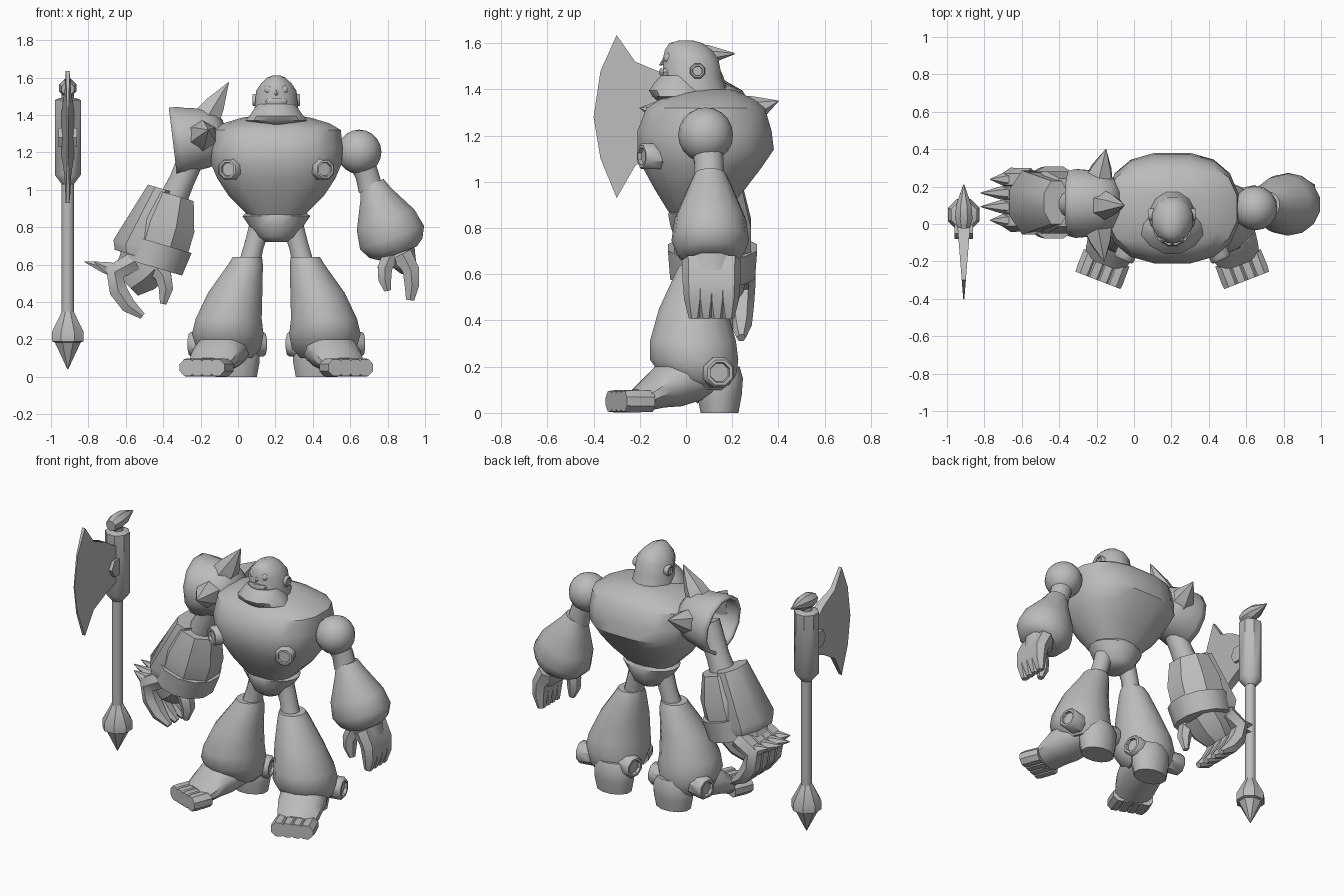
import bpy, bmesh, math
from mathutils import Vector

cube = bpy.data.objects.get("Cube")
if cube:
    bpy.data.objects.remove(cube, do_unlink=True)

grey = bpy.data.materials.new("plain_grey")
grey.use_nodes = True
grey.diffuse_color = (0.5, 0.5, 0.5, 1)
grey.node_tree.nodes["Principled BSDF"].inputs["Base Color"].default_value = (0.5, 0.5, 0.5, 1)
CX = 0.205      # middle of the body
made = []


def finish(name, bm):
    bmesh.ops.recalc_face_normals(bm, faces=bm.faces)
    mesh = bpy.data.meshes.new(name)
    bm.to_mesh(mesh)
    bm.free()
    mesh.materials.append(grey)
    ob = bpy.data.objects.new(name, mesh)
    bpy.context.collection.objects.link(ob)
    made.append(ob)
    return ob


def skin(name, loops, cap=True):
    """Join loops of points with quads."""
    bm = bmesh.new()
    rows = [[bm.verts.new(p) for p in loop] for loop in loops]
    n = len(rows[0])
    for a, b in zip(rows, rows[1:]):
        for i in range(n):
            j = (i + 1) % n
            bm.faces.new((a[i], a[j], b[j], b[i]))
    bm.faces.new(rows[0])
    if cap:
        bm.faces.new(rows[-1])
    return finish(name, bm)


def frame(axis):
    z = Vector(axis).normalized()
    ref = Vector((0, 1, 0)) if abs(z.y) < 0.8 else Vector((0, 0, 1))
    x = ref.cross(z).normalized()
    return x, z.cross(x), z


def loop(c, x, y, rx, ry, n, power=1):
    pts = []
    for i in range(n):
        a = math.tau * (i + 0.5) / n
        u, v = math.cos(a), math.sin(a)
        u = math.copysign(abs(u) ** power, u)
        v = math.copysign(abs(v) ** power, v)
        pts.append(c + x * u * rx + y * v * ry)
    return pts


def loft(name, rings, base=(0, 0, 0), axis=(0, 0, 1), n=16, power=1, cap=True):
    """Rings are (height, rx, ry, shift x, shift y) along an axis."""
    x, y, z = frame(axis)
    loops = []
    for r in rings:
        h, rx, ry, dx, dy = (list(r) + [0, 0, 0])[:5]
        ry = ry or rx
        loops.append(loop(Vector(base) + z * h + x * dx + y * dy, x, y, rx, ry, n, power))
    return skin(name, loops, cap)


def tube(name, pts, radii, n=6):
    """Tapered tube along a path."""
    pts = [Vector(p) for p in pts]
    loops = []
    for i, p in enumerate(pts):
        d = pts[min(i + 1, len(pts) - 1)] - pts[max(i - 1, 0)]
        x, y, z = frame(d)
        loops.append(loop(p, x, y, radii[i], radii[i], n))
    return skin(name, loops)


def ball(name, c, r):
    bm = bmesh.new()
    bmesh.ops.create_uvsphere(bm, u_segments=16, v_segments=10, radius=r)
    bmesh.ops.translate(bm, verts=bm.verts, vec=c)
    return finish(name, bm)


def nub(name, c, axis, r=0.06):
    return loft(name, [(-r, r), (r / 3, r), (r / 2, r * .85), (r / 2, r * .65), (r / 4, r * .6)],
                c, axis, 8)


def spike(name, a, b, r, n=6):
    return tube(name, [a, Vector(a).lerp(Vector(b), .4), b], [r, r * .72, 0.002], n)


# Torso and pelvis
loft("torso", [(.86, .15, .12, 0, .05), (.89, .18, .14, 0, .05), (.97, .26, .2, 0, .06),
               (1.06, .32, .26, 0, .07), (1.14, .355, .3, 0, .085), (1.22, .36, .295, 0, .08),
               (1.32, .35, .26, 0, .085), (1.355, .29, .21, 0, .09), (1.385, .19, .14, 0, .1),
               (1.4, .1, .07, 0, .13)], (CX, 0, 0), power=.8)
loft("pelvis", [(.72, .06, .07), (.75, .11, .11), (.81, .15, .13), (.86, .185, .14),
                (.88, .16, .13)], (CX, .06, 0))

# Head, jaw and face
loft("head", [(1.36, .13, .15, 0, .01), (1.42, .125, .14), (1.45, .118, .13),
              (1.53, .112, .125, 0, -.01), (1.57, .083, .105, 0, -.02), (1.6, .05, .075, 0, -.03),
              (1.612, .02, .03, 0, -.03)], (CX, .03, 0), n=12)
loft("beard", [(1.345, .06, .07, 0, -.02), (1.37, .17, .12), (1.395, .15, .135), (1.43, .125, .11),
               (1.46, .1, .08)], (CX, -.03, 0), n=12)
loft("moustache", [(1.46, .06, .03), (1.475, .065, .035), (1.49, .05, .03)], (CX, -.085, 0), n=8)
spike("nose", (CX, -.07, 1.535), (CX, -.115, 1.505), .025)

# Legs, ankles and feet, one pass per side
for s, side in ((-1, "right"), (1, "left")):
    def at(x, y, z):
        return (CX + s * x, y, z)

    nub(side + "_chest_nub", at(.25, -.165, 1.11), (s * .4, -.9, 0))
    nub(side + "_ear_bolt", at(.11, .05, 1.48), (s, 0, 0), .035)
    ball(side + "_eye", at(.04, -.072, 1.535), .024)
    tube(side + "_thigh", [at(.09, .06, .8), at(.12, .06, .7), at(.145, .05, .6)], [.06, .055, .06], 10)
    loft(side + "_shin", [(.1, .12, .12, s * .25, .08), (.15, .175, .16, s * .255, .06),
                          (.23, .195, .195, s * .26, .035), (.31, .18, .19, s * .255, .03),
                          (.45, .148, .15, s * .22, .03), (.6, .095, .1, s * .165, .05),
                          (.64, .08, .08, s * .155, .05)], (CX, 0, 0))
    nub(side + "_outer_ankle_nub", at(.43, .14, .175), (s, .2, 0), .07)
    nub(side + "_inner_ankle_nub", at(.095, .14, .175), (-s, .2, 0), .07)
    loft(side + "_heel", [(0, .115, .085), (.08, .13, .1), (.15, .13, .105), (.2, .1, .09)],
         at(.215, .145, 0), n=12)
    fwd = Vector((s * .36, -.93, 0))
    across = Vector((s * .93, .36, 0))
    ankle = Vector(at(.25, .08, 0))
    up = Vector((0, 0, 1))
    steps = ((0, .13, .1, .16), (.12, .145, .115, .14), (.2, .14, .1, .12), (.26, .13, .075, .085),
             (.32, .11, .05, .053))
    skin(side + "_instep", [loop(ankle + fwd * d + up * h, across, up, w, t, 12)
                            for d, w, t, h in steps])
    for i in range(4):
        p = ankle + fwd * .28 + across * (i - 1.5) * .056 + up * .05
        tube(side + "_toe_%d" % i, [p, p + fwd * .1, p + fwd * .13], [.05, .052, .048], 8)

# Left arm and hand
ball("left_shoulder", (.648, .085, 1.203), .119)
tube("left_upper_arm", [(.66, .09, 1.15), (.69, .1, 1.08), (.71, .1, 1)], [.07, .065, .068], 12)
loft("left_forearm", [(0, .11, .11), (.03, .155, .145), (.09, .187, .168), (.19, .168, .155),
                      (.34, .09, .095), (.4, .068, .068)], (.855, .105, .66), (-.37, 0, 1), n=14)
loft("left_palm", [(.55, .05, .1, .06), (.6, .08, .11, .02), (.7, .09, .1)], (.86, .11, 0), n=8)
for i in range(4):
    y = .037 + i * .049
    tube("left_finger_%d" % i, [(.88, y, .66), (.925, y, .57), (.93, y, .49), (.92, y, .41)],
         [.055, .052, .045, .025])
tube("left_thumb", [(.82, .05, .66), (.785, .04, .58), (.785, .04, .52), (.8, .04, .46)],
     [.05, .045, .04, .02])

# Right shoulder guard with spikes
pad = loft("shoulder_guard", [(0, .085), (.04, .135, .14), (.1, .165, .17), (.18, .175, .185),
                              (.24, .19, .19), (.28, .19, .18)], (-.07, .11, 1.29), (-1, 0, -.12),
           n=12, cap=False)
thick = pad.modifiers.new("thickness", "SOLIDIFY")
thick.thickness = .02
spike("top_spike", (-.17, .1, 1.38), (-.05, .1, 1.575), .085)
spike("front_spike", (-.19, -.03, 1.29), (-.16, -.2, 1.32), .085)
spike("back_spike", (-.19, .23, 1.29), (-.15, .4, 1.35), .085)

# Right arm, gauntlet and hand
tube("right_upper_arm", [(-.22, .09, 1.24), (-.3, .1, 1.05), (-.36, .11, .92)], [.075, .07, .08], 12)
lean = (.105, 0, .355)
wrist = (-.46, .115, .61)
loft("gauntlet", [(0, .165, .17), (.1, .185, .18), (.22, .185, .18), (.38, .13, .14)], wrist, lean, n=8)
loft("gauntlet_cuff", [(-.02, .18, .19), (.11, .195, .2), (.11, .17, .18)], wrist, lean, n=12)
loft("arm_guard", [(.01, .12, .17, -.1), (.06, .13, .185, -.112), (.395, .075, .125, -.07)],
     wrist, lean, n=8)
tube("right_palm", [(-.46, .12, .64), (-.54, .12, .56), (-.6, .12, .5)], [.15, .14, .1], 8)
for i in range(4):
    y = .02 + i * .073
    reach = .05 if i in (1, 2) else 0
    tube("right_finger_%d" % i, [(-.55, y, .62), (-.66, y, .56), (-.64, y, .46), (-.585, y, .38),
                                 (-.51, y, .325)], [.06, .062, .055, .046, .02])
    spike("knuckle_spike_%d" % i, (-.66, y, .57), (-.77 - reach, y, .615), .045)
tube("right_thumb", [(-.45, .04, .6), (-.4, .03, .54), (-.385, .03, .47), (-.4, .03, .39)],
     [.06, .052, .044, .02])

# Axe
AX, AY = -.91, .05
loft("axe_shaft", [(.3, .034), (1.53, .034)], (AX, AY, 0), n=10)
loft("axe_pommel", [(.04, .002), (.185, .075), (.19, .092), (.24, .092), (.31, .055), (.35, .035)],
     (AX, AY, 0), n=8)
loft("axe_socket", [(1.03, .035), (1.08, .075), (1.48, .075), (1.49, .05)], (AX, AY, 0), n=8)
loft("axe_boss", [(-.05, .06), (.05, .06)], (AX, -.02, 1.28), (1, 0, 0), n=6)
tube("axe_crest", [(AX, -.02, 1.54), (AX, .03, 1.545), (AX, .1, 1.55), (AX, .21, 1.555)],
     [.035, .05, .045, .003], 8)
outline = [(.04, 1.38), (-.1, 1.47), (-.22, 1.52), (-.3, 1.635), (-.37, 1.48), (-.4, 1.28),
           (-.37, 1.1), (-.3, .93), (-.22, 1.07), (-.1, 1.14), (.04, 1.2)]
skin("axe_blade", [[(AX + sx * (.003 + .08 * (y + .4)), y, z) for y, z in outline] for sx in (-1, 1)])

# Shading: smooth with sharp edges kept
bpy.ops.object.select_all(action="DESELECT")
for ob in made:
    ob.select_set(True)
bpy.context.view_layer.objects.active = made[0]
bpy.ops.object.shade_smooth_by_angle(angle=math.radians(40))
